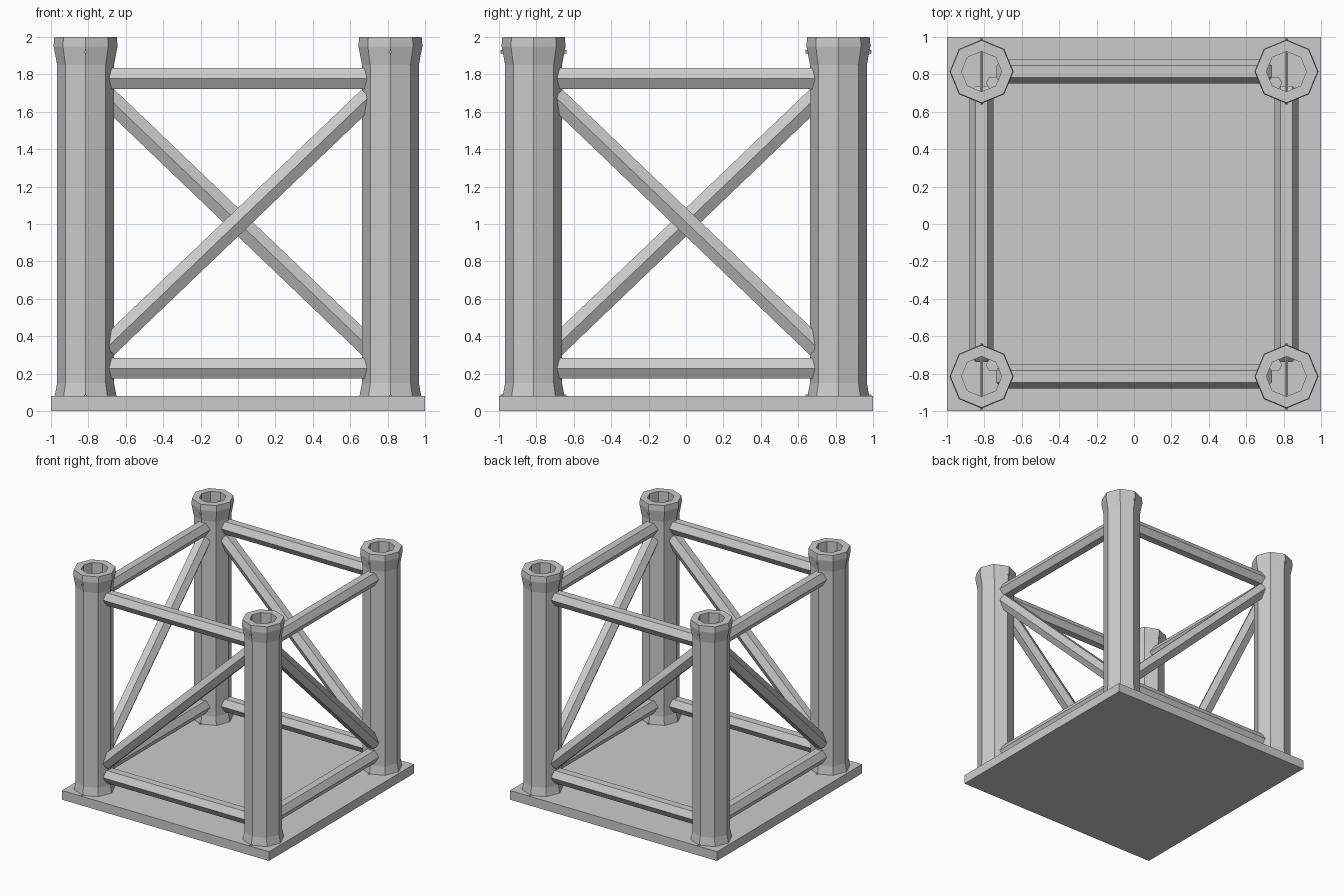
import bpy, bmesh, math
from mathutils import Vector, Matrix

cube = bpy.data.objects.get("Cube")
if cube:
    bpy.data.objects.remove(cube, do_unlink=True)

grey = bpy.data.materials.new("light grey metal")
grey.use_nodes = True
grey.diffuse_color = (0.6, 0.6, 0.6, 1)
grey.node_tree.nodes["Principled BSDF"].inputs["Base Color"].default_value = (0.6, 0.6, 0.6, 1)

POST = 0.815      # post centre distance from the axes
BASE_TOP = 0.08


def finish(name, bm):
    bmesh.ops.recalc_face_normals(bm, faces=bm.faces)
    mesh = bpy.data.meshes.new(name)
    bm.to_mesh(mesh)
    bm.free()
    mesh.materials.append(grey)
    obj = bpy.data.objects.new(name, mesh)
    bpy.context.collection.objects.link(obj)
    return obj


def bar(name, start, end, radius, sides, facing):
    """Prism from start to end with one corner turned towards 'facing'."""
    start, end = Vector(start), Vector(end)
    axis = (end - start).normalized()
    side = Vector(facing).normalized()
    up = axis.cross(side)
    bm = bmesh.new()
    rings = []
    for centre in (start, end):
        ring = []
        for i in range(sides):
            a = math.tau * i / sides
            ring.append(bm.verts.new(centre + radius * (math.cos(a) * side + math.sin(a) * up)))
        rings.append(ring)
        bm.faces.new(ring)
    for i in range(sides):
        j = (i + 1) % sides
        bm.faces.new((rings[0][i], rings[0][j], rings[1][j], rings[1][i]))
    return finish(name, bm)


def lathe(name, profile, centre, sides=8):
    """Closed (radius, height) outline turned around a vertical axis."""
    bm = bmesh.new()
    rings = [[bm.verts.new((centre[0] + r * math.cos(math.tau * i / sides),
                            centre[1] + r * math.sin(math.tau * i / sides), z))
              for i in range(sides)] for r, z in profile]
    for k, ring in enumerate(rings):
        other = rings[(k + 1) % len(rings)]
        for i in range(sides):
            j = (i + 1) % sides
            bm.faces.new((ring[i], ring[j], other[j], other[i]))
    return finish(name, bm)


# Base plate
bm = bmesh.new()
bmesh.ops.create_cube(bm, size=1, matrix=Matrix.Translation((0, 0, BASE_TOP / 2))
                      @ Matrix.Diagonal((2, 2, BASE_TOP, 1)))
finish("base_plate", bm)

# Hollow octagonal posts, flared at both ends, with cross pins
flare = [(0.167, 0.0), (0.171, 0.05), (0.152, 0.15)]
outline = flare + [(r, 2 - z) for r, z in reversed(flare)] + [(0.107, 2), (0.107, 0)]
for sx, x_name in ((-1, "right"), (1, "left")):
    for sy, y_name in ((-1, "front"), (1, "back")):
        x, y = sx * POST, sy * POST
        tag = f"{y_name}_{x_name}"
        lathe(f"{tag}_post", outline, (x, y))
        for z, level in ((BASE_TOP, "lower"), (2 - BASE_TOP, "upper")):
            bar(f"{tag}_{level}_pin", (x, y - 0.176, z), (x, y + 0.176, z), 0.009, 6, (0, 0, 1))
        # Small stud at the bottom of the bore
        bx, by = x - sx * 0.06, y - sy * 0.06
        bar(f"{tag}_stud", (bx, by, 0.04), (bx, by, 0.12), 0.037, 6, (1, 0, 0))

# Hexagonal rails and one diagonal brace on each side
REACH = 0.70
for quarter, side_name in enumerate(("front", "left", "back", "right")):
    turn = Matrix.Rotation(quarter * math.pi / 2, 3, 'Z')
    out = turn @ Vector((0, -1, 0))
    rise = 0.67 if quarter % 2 == 0 else -0.67
    for part, z0, z1 in (("lower_rail", 0.228, 0.228),
                         ("upper_rail", 1.778, 1.778),
                         ("brace", 1.01 - rise, 1.01 + rise)):
        bar(f"{side_name}_{part}", turn @ Vector((-REACH, -POST, z0)),
            turn @ Vector((REACH, -POST, z1)), 0.0635, 6, out)
